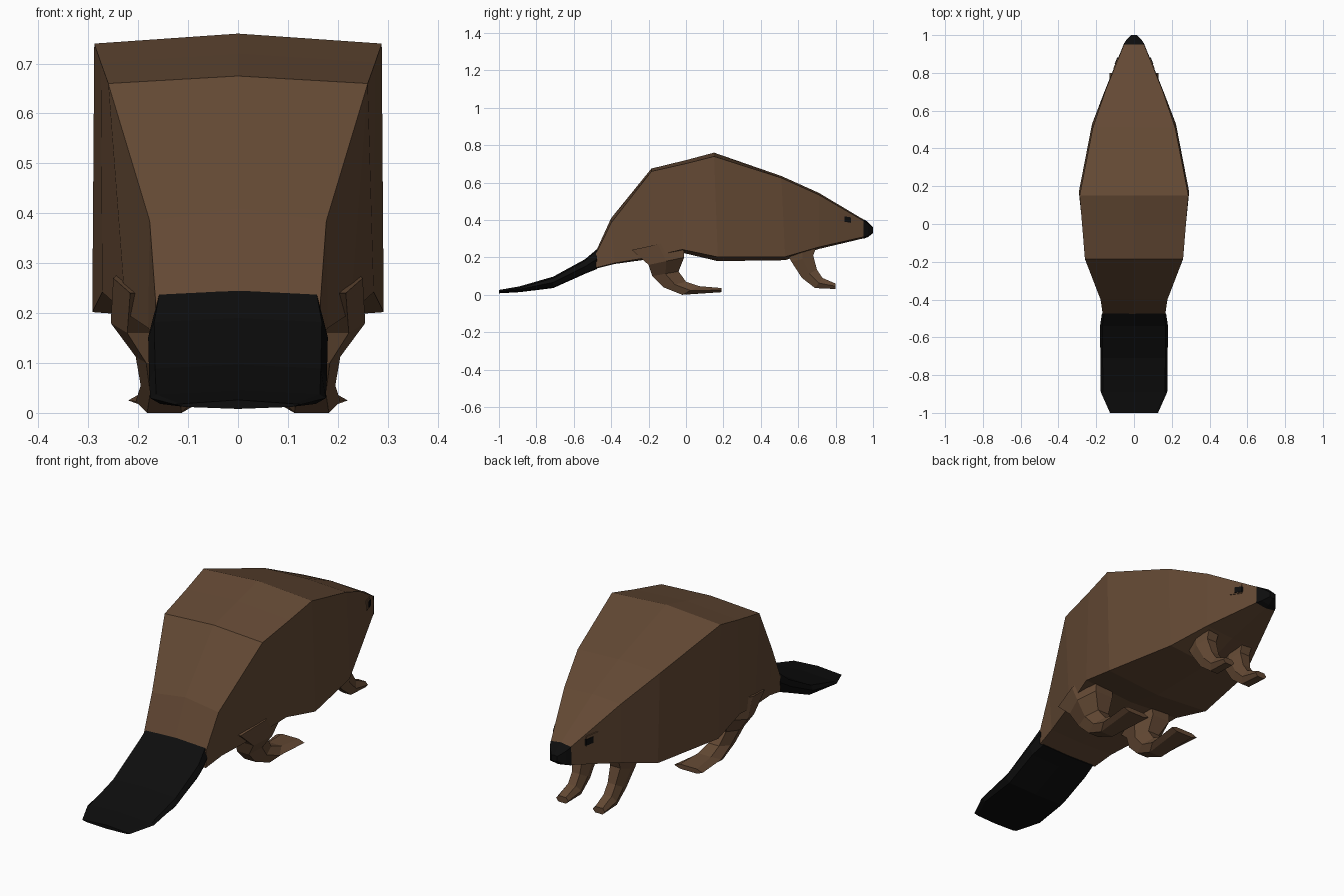
import bpy, bmesh
from mathutils import Vector

if "Cube" in bpy.data.objects:
    bpy.data.objects.remove(bpy.data.objects["Cube"])


def material(name, rgb):
    m = bpy.data.materials.new(name)
    m.diffuse_color = (*rgb, 1)
    m.use_nodes = True
    m.node_tree.nodes["Principled BSDF"].inputs["Base Color"].default_value = m.diffuse_color
    return m


FUR = material("brown fur", (0.125, 0.066, 0.034))
BLACK = material("black skin", (0.004, 0.004, 0.004))


def loft(name, rings, mat):
    """Skin a list of equal-length point rings and cap both ends."""
    bm = bmesh.new()
    vs = [[bm.verts.new(p) for p in r] for r in rings]
    for a, b in zip(vs, vs[1:]):
        for i in range(len(a)):
            j = (i + 1) % len(a)
            bm.faces.new((a[i], a[j], b[j], b[i]))
    bm.faces.new(vs[0])
    bm.faces.new(vs[-1])
    bmesh.ops.recalc_face_normals(bm, faces=bm.faces)
    me = bpy.data.meshes.new(name)
    bm.to_mesh(me)
    bm.free()
    me.materials.append(mat)
    ob = bpy.data.objects.new(name, me)
    bpy.context.collection.objects.link(ob)
    return ob


def body_ring(y_top, y_bot, wt, wb, top, edge, low, belly):
    """Six-sided slab section with a slight ridge on back and belly."""
    return [(0, y_top, top), (wt, y_top, edge), (wb, y_bot, low),
            (0, y_bot, belly), (-wb, y_bot, low), (-wt, y_top, edge)]


# Body and head
loft("body", [body_ring(*r) for r in (
    (-.48, -.48, .165, .165, .235, .222, .145, .14),
    (-.40, -.38, .177, .18, .41, .385, .17, .165),
    (-.185, -.20, .26, .225, .675, .66, .20, .19),
    (.0, -.02, .275, .272, .72, .702, .242, .225),
    (.15, .17, .288, .292, .76, .74, .202, .18),
    (.51, .53, .218, .222, .635, .625, .203, .185),
    (.71, .71, .15, .153, .545, .535, .255, .245),
    (.95, .95, .053, .055, .402, .395, .31, .302))], FUR)

# Nose
loft("nose", [body_ring(*r) for r in (
    (.95, .95, .055, .057, .404, .396, .308, .30),
    (.972, .972, .042, .042, .39, .38, .315, .308),
    (1.0, 1.0, .015, .015, .362, .358, .335, .33))], BLACK)

# Flat paddle tail
loft("tail", [[(0, y, t), (w - .012, y, t - .008), (w, y, (t + b) / 2),
               (w - .02, y, b + .004), (0, y, b), (.02 - w, y, b + .004),
               (-w, y, (t + b) / 2), (.012 - w, y, t - .008)]
              for y, w, t, b in (
    (-.475, .17, .245, .138), (-.54, .18, .19, .112), (-.71, .178, .097, .036),
    (-.89, .176, .045, .014), (-1.0, .127, .026, .008))], BLACK)


def leg(name, rows, side):
    """Each row: front (y, z), back (y, z), inner x, outer x."""
    rings = []
    for fy, fz, by, bz, xi, xo in rows:
        my, mz, c = (fy + by) / 2, (fz + bz) / 2, .2 * (xo - xi)
        ring = [(xi, my, mz), (xi + c, fy, fz), (xo - c, fy, fz),
                (xo, my, mz), (xo - c, by, bz), (xi + c, by, bz)]
        rings.append([(side * x, y, z) for x, y, z in ring])
    loft(name, rings, FUR)


HIND = ((-.01, .30, -.29, .24, .08, .25), (-.01, .20, -.20, .16, .09, .255),
        (-.04, .125, -.18, .10, .10, .205), (.0, .07, -.12, .04, .10, .195),
        (.07, .046, -.02, .0, .09, .205), (.19, .036, .19, .014, .07, .22))
FORE = ((.71, .29, .53, .24, .05, .15), (.68, .21, .565, .175, .055, .145),
        (.70, .135, .62, .09, .06, .13), (.73, .09, .69, .036, .06, .13),
        (.80, .06, .80, .031, .065, .13))

for side, label in ((1, "right"), (-1, "left")):
    leg("hind_leg_" + label, HIND, side)
    leg("front_leg_" + label, FORE, side)
    # Brow and eye plates lying along the cheek
    for part, y, z, h, d, mat in (("brow_", .85, .408, .028, .004, FUR),
                                  ("eye_", .865, .402, .017, .007, BLACK)):
        rings = []
        for off in (-.002, d):
            rings.append([(side * (.054 + (.95 - yy) * .406 + off), yy, zz)
                          for yy, zz in ((y - h, z - .7 * h), (y + h, z - h),
                                         (y + h, z + .7 * h), (y - h, z + h))])
        loft(part + label, rings, mat)
